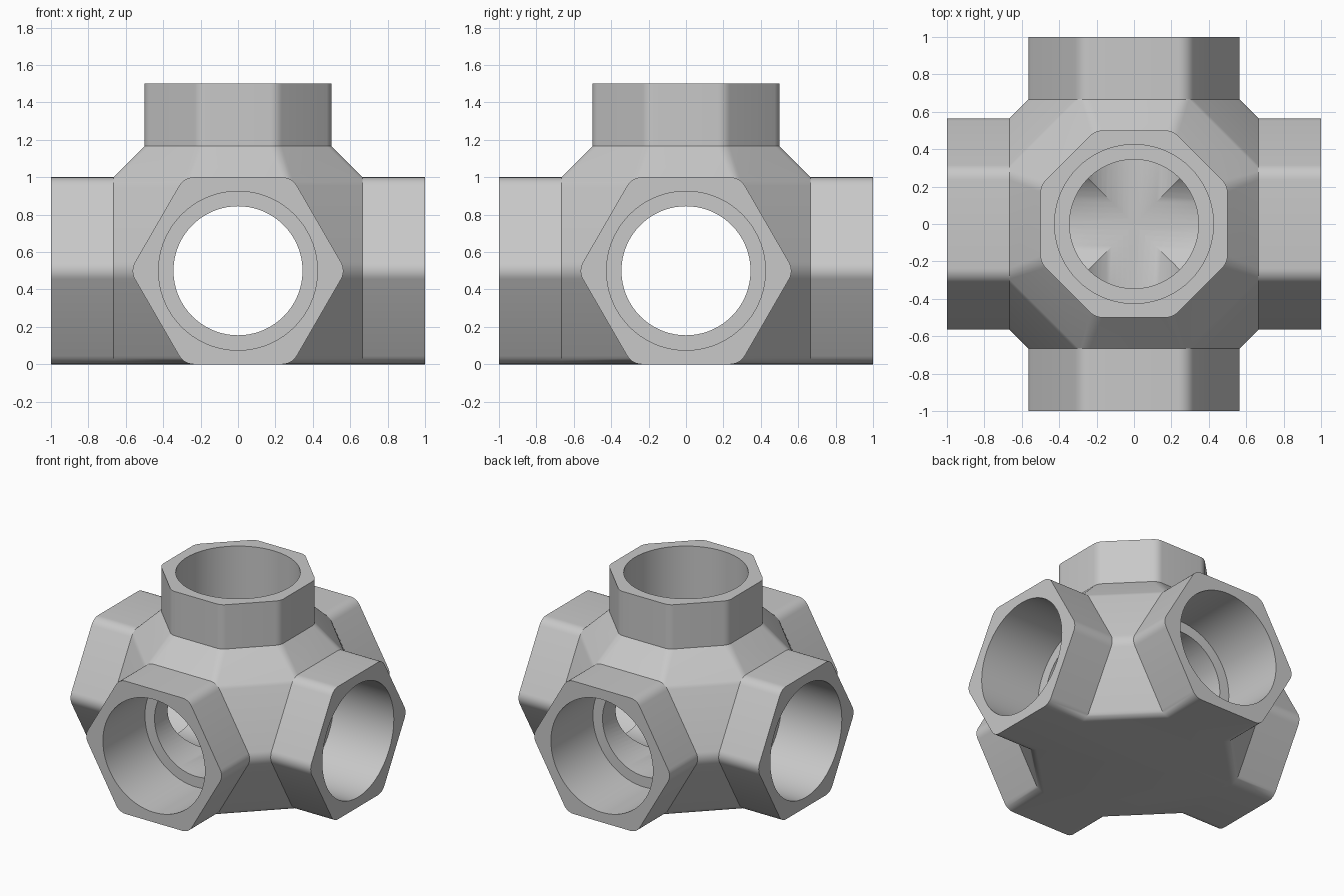
import bpy, bmesh, math
from mathutils import Matrix, Vector

if "Cube" in bpy.data.objects:
    bpy.data.objects.remove(bpy.data.objects["Cube"], do_unlink=True)

AXIS_Z = 0.5        # height of the horizontal pipe axes
FLARE = 2 / 3       # distance from the centre to the start of each socket
LENGTH = 1 / 3      # socket length
APOTHEM = 0.5
FILLET = 0.09
BORE, SEAT, SEAT_AT = 0.345, 0.425, 0.5
CENTRE = Vector((0, 0, AXIS_Z))

# Plain grey material
grey = bpy.data.materials.new("plain_grey")
grey.use_nodes = True
colour = (0.58, 0.58, 0.58, 1)
grey.diffuse_color = colour
grey.node_tree.nodes["Principled BSDF"].inputs["Base Color"].default_value = colour


def rounded_polygon(sides, turn, steps=6):
    """Outline of a regular polygon with filleted corners."""
    half = math.pi / sides
    reach = (APOTHEM - FILLET) / math.cos(half)
    points = []
    for k in range(sides):
        corner = turn + 2 * half * k
        for s in range(steps + 1):
            a = corner - half + 2 * half * s / steps
            points.append((reach * math.cos(corner) + FILLET * math.cos(a),
                           reach * math.sin(corner) + FILLET * math.sin(a)))
    return points


def make_object(name, bm):
    mesh = bpy.data.meshes.new(name)
    bm.to_mesh(mesh)
    bm.free()
    obj = bpy.data.objects.new(name, mesh)
    bpy.context.collection.objects.link(obj)
    mesh.materials.append(grey)
    return obj


# Flared hub: hull around four hexagonal socket roots and one octagonal root
directions = [Vector(d) for d in ((1, 0, 0), (-1, 0, 0), (0, 1, 0), (0, -1, 0), (0, 0, 1))]
bm = bmesh.new()
for d in directions:
    upright = d.z > 0
    outline = rounded_polygon(8, math.pi / 8) if upright else rounded_polygon(6, 0)
    across = Vector((1, 0, 0)) if upright else Vector((-d.y, d.x, 0))
    up = Vector((0, 1, 0)) if upright else Vector((0, 0, 1))
    for u, v in outline:
        bm.verts.new(CENTRE + d * FLARE + across * u + up * v)
bmesh.ops.convex_hull(bm, input=bm.verts[:])


def tidy():
    bmesh.ops.dissolve_limit(bm, angle_limit=math.radians(0.5),
                             verts=bm.verts[:], edges=bm.edges[:])
    bmesh.ops.recalc_face_normals(bm, faces=bm.faces[:])


tidy()

# Sockets: extend each flat end of the hub
for d in directions:
    cap = max((f for f in bm.faces if f.normal.dot(d) > 0.999), key=lambda f: f.calc_area())
    end = bmesh.ops.extrude_discrete_faces(bm, faces=[cap])["faces"][0]
    bmesh.ops.translate(bm, verts=end.verts[:], vec=d * LENGTH)
tidy()
fitting = make_object("five_way_pipe_fitting", bm)


def bore_cutter(name, profile, rotation):
    """Stepped round cutter turned about its own axis."""
    cut = bmesh.new()
    verts = [cut.verts.new((r, 0, h)) for r, h in profile]
    edges = [cut.edges.new(pair) for pair in zip(verts, verts[1:])]
    bmesh.ops.spin(cut, geom=verts + edges, cent=(0, 0, 0), axis=(0, 0, 1),
                   angle=2 * math.pi, steps=72)
    bmesh.ops.remove_doubles(cut, verts=cut.verts[:], dist=0.0001)
    bmesh.ops.recalc_face_normals(cut, faces=cut.faces[:])
    cut.transform(Matrix.Translation(CENTRE) @ rotation)
    obj = make_object(name, cut)
    obj.hide_render = True
    return obj


# Bores: two straight through, one from the top down to the centre
upper = [(BORE, SEAT_AT), (SEAT, SEAT_AT), (SEAT, 1.1), (0, 1.1)]
lower = [(r, -h) for r, h in reversed(upper)]
quarter = math.pi / 2
cutters = [
    bore_cutter("side_bore_cutter", lower + upper, Matrix.Rotation(quarter, 4, "Y")),
    bore_cutter("front_bore_cutter", lower + upper, Matrix.Rotation(quarter, 4, "X")),
    bore_cutter("top_bore_cutter", [(0, 0), (BORE, 0)] + upper, Matrix.Identity(4)),
]
bpy.ops.object.select_all(action="DESELECT")
fitting.select_set(True)
bpy.context.view_layer.objects.active = fitting
for cutter in cutters:
    mod = fitting.modifiers.new(cutter.name, "BOOLEAN")
    mod.operation = "DIFFERENCE"
    mod.solver = "EXACT"
    mod.object = cutter
    bpy.ops.object.modifier_apply(modifier=mod.name)
    bpy.data.objects.remove(cutter, do_unlink=True)

# Soft fillets and bores, crisp rims
bpy.ops.object.shade_smooth_by_angle(angle=math.radians(30))
